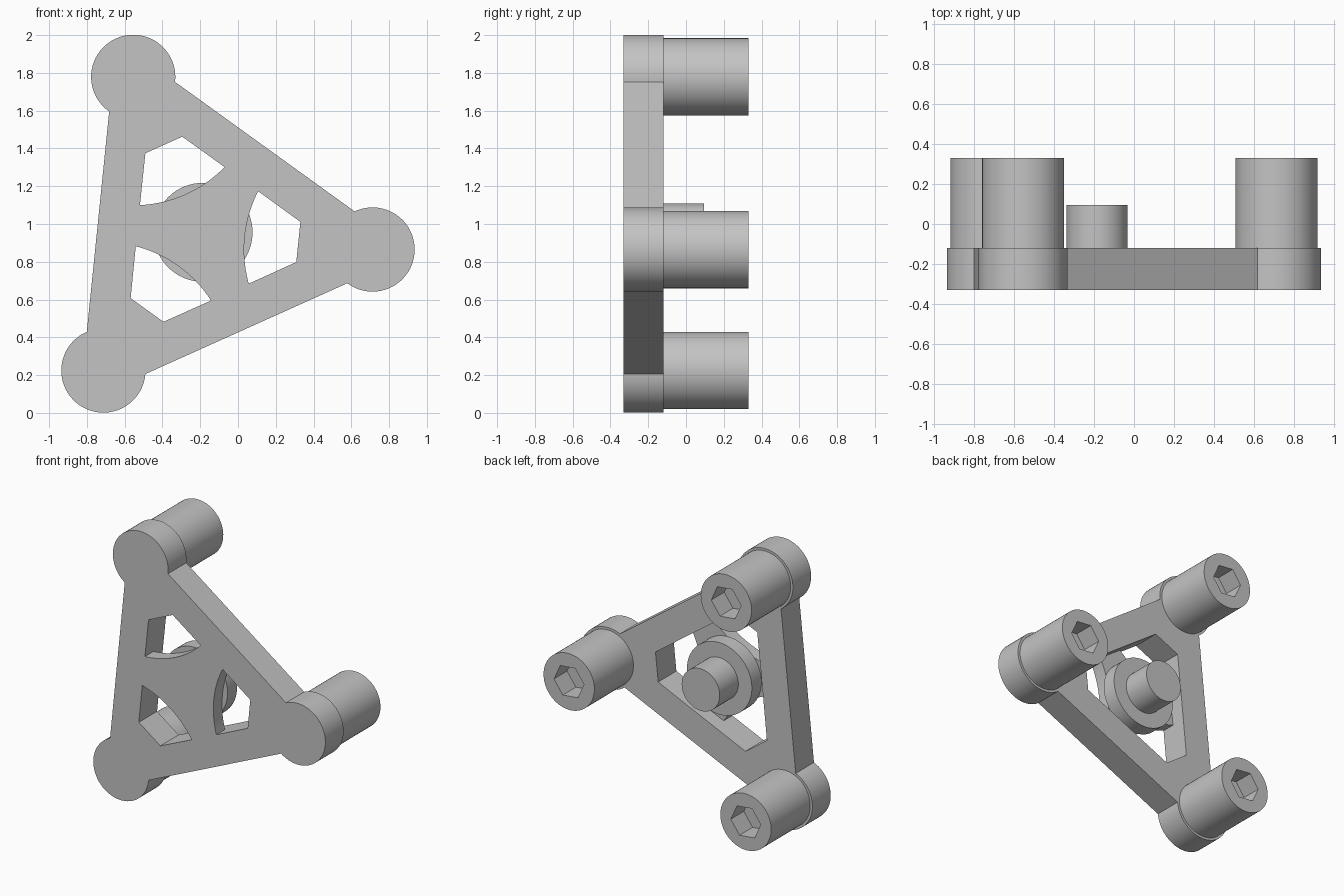
import bpy, bmesh
from math import sin, cos, pi, radians, atan2, sqrt

if "Cube" in bpy.data.objects:
    bpy.data.objects.remove(bpy.data.objects["Cube"])

CX, CZ = -0.185, 0.956               # hub axis
ARMS = [radians(a) for a in (114.2, 234.2, 354.2)]
REACH, BOSS_R, PEG_R = 0.902, 0.223, 0.205
FRONT, WEB, BACK, PEG_END = -0.33, -0.23, -0.12, 0.33

grey = bpy.data.materials.new("plain grey")
grey.use_nodes = True
grey.diffuse_color = (0.55, 0.55, 0.55, 1)
grey.node_tree.nodes["Principled BSDF"].inputs["Base Color"].default_value = (0.55, 0.55, 0.55, 1)


def arc(cx, r, a0, a1, n):
    """Points (out, across) on an arc centred on an arm axis."""
    return [(cx + r * cos(a0 + (a1 - a0) * i / n), r * sin(a0 + (a1 - a0) * i / n))
            for i in range(n + 1)]


def place(points, arm):
    """Turn (out, across) points into x, z for one arm."""
    return [(CX + u * cos(arm) - v * sin(arm), CZ + u * sin(arm) + v * cos(arm))
            for u, v in points]


def around(points):
    return [p for arm in ARMS for p in place(points, arm)]


def wall(bm, loop, y0, y1):
    low = [bm.verts.new((x, y0, z)) for x, z in loop]
    high = [bm.verts.new((x, y1, z)) for x, z in loop]
    for i in range(len(loop)):
        j = (i + 1) % len(loop)
        bm.faces.new((low[i], low[j], high[j], high[i]))


def fill(bm, loops, y):
    edges = []
    for loop in loops:
        vs = [bm.verts.new((x, y, z)) for x, z in loop]
        edges += [bm.edges.new((vs[i - 1], vs[i])) for i in range(len(vs))]
    bmesh.ops.triangle_fill(bm, edges=edges, use_beauty=True, normal=(0, 1, 0))


def finish(bm, name):
    bmesh.ops.remove_doubles(bm, verts=bm.verts, dist=0.0002)
    bmesh.ops.recalc_face_normals(bm, faces=bm.faces)
    mesh = bpy.data.meshes.new(name)
    bm.to_mesh(mesh)
    bm.free()
    mesh.materials.append(grey)
    obj = bpy.data.objects.new(name, mesh)
    bpy.context.collection.objects.link(obj)
    bpy.ops.object.select_all(action='DESELECT')
    obj.select_set(True)
    bpy.context.view_layer.objects.active = obj
    bpy.ops.object.shade_smooth_by_angle(angle=radians(30))


def cylinder(name, r, arm, reach, y0, y1, socket=0, depth=0):
    bm = bmesh.new()
    rim = place(arc(reach, r, 0, 2 * pi, 64)[:-1], arm)
    wall(bm, rim, y0, y1)
    fill(bm, [rim], y0)
    if socket:
        hexagon = place(arc(reach, socket, 0, 2 * pi, 6)[:-1], arm)
        fill(bm, [rim, hexagon], y1)
        wall(bm, hexagon, y1 - depth, y1)
        fill(bm, [hexagon], y1 - depth)
    else:
        fill(bm, [rim], y1)
    finish(bm, name)


# Triangular frame: round bosses, open corners, thin scalloped web at the front
outline = around(arc(REACH, BOSS_R, radians(-121), radians(121), 44))
SCALLOP = 0.68
half = atan2(0.246, 0.634)
scallop = arc(REACH, SCALLOP, pi + half, pi - half, 20)   # from -across to... +across
scallop.sort(key=lambda p: p[1])
start, end = scallop[0], scallop[-1]
tip = [(0.507, -0.107), (0.507, 0.107)]
opening = [start] + tip + [end]
holes = [place(scallop + tip[::-1], arm) for arm in ARMS]
pocket = around(opening)

bm = bmesh.new()
wall(bm, outline, FRONT, BACK)
fill(bm, [outline] + holes, FRONT)
for hole in holes:
    wall(bm, hole, FRONT, WEB)
wall(bm, pocket, WEB, BACK)
fill(bm, [outline, pocket], BACK)
fill(bm, [around(scallop)], WEB)
finish(bm, "triangle_frame")

# Corner pegs with hexagonal sockets
for name, arm in zip(("upper_peg", "lower_peg", "left_peg"), ARMS):
    cylinder(name, PEG_R, arm, REACH, BACK, PEG_END, socket=0.121, depth=0.15)

# Hub disc and its short shaft
cylinder("hub_disc", 0.262, 0, 0, WEB, BACK)
cylinder("hub_shaft", 0.153, 0, 0, BACK, 0.095)
